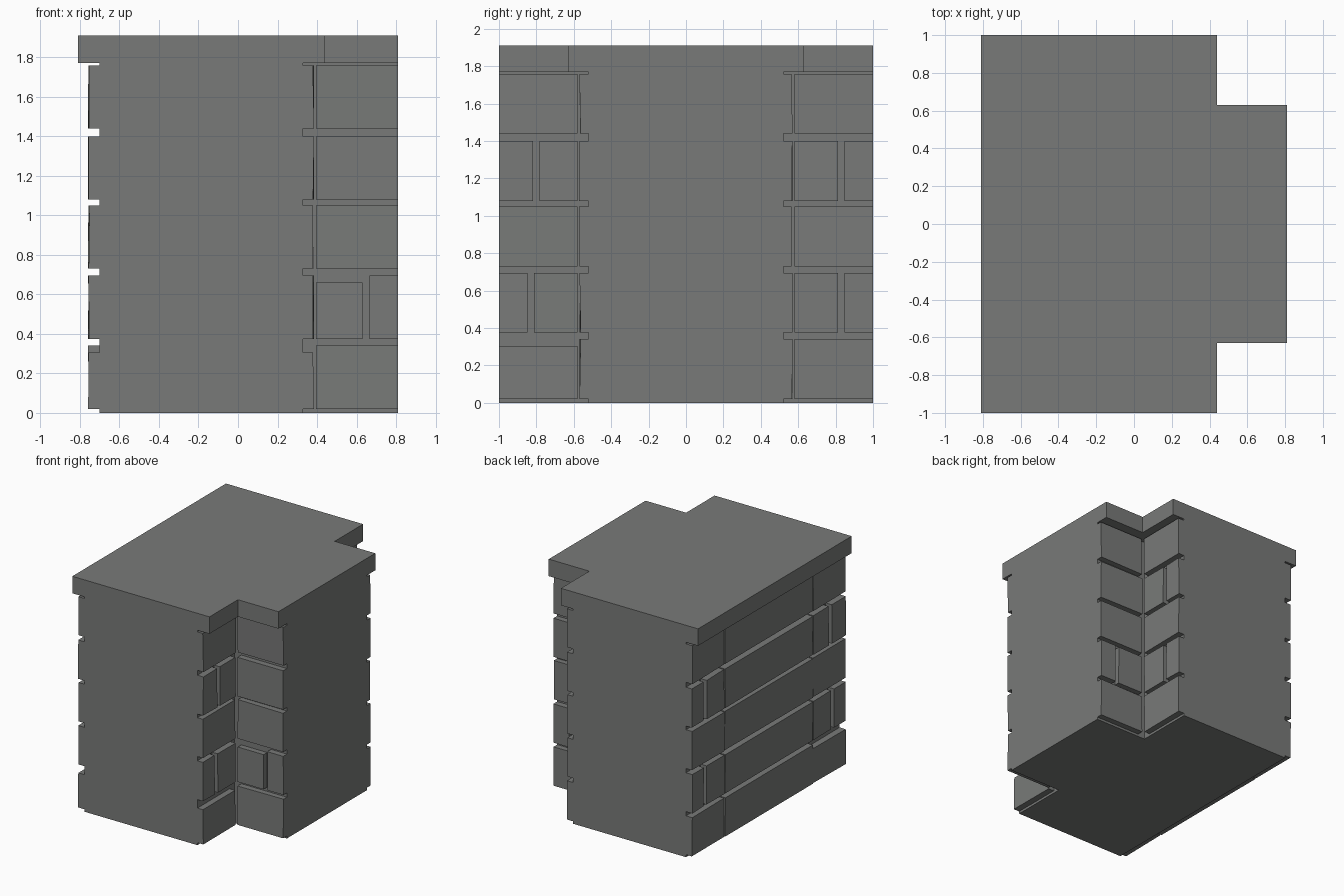
import bpy
import bmesh
import random

random.seed(4)

if "Cube" in bpy.data.objects:
    bpy.data.objects.remove(bpy.data.objects["Cube"], do_unlink=True)

# One stone colour
GREY = (0.19, 0.195, 0.19, 1.0)
stone = bpy.data.materials.new("stone grey")
stone.use_nodes = True
stone.diffuse_color = GREY
stone.node_tree.nodes["Principled BSDF"].inputs["Base Color"].default_value = GREY


def finish(name, bm):
    bmesh.ops.recalc_face_normals(bm, faces=bm.faces)
    mesh = bpy.data.meshes.new(name)
    bm.to_mesh(mesh)
    bm.free()
    mesh.materials.append(stone)
    obj = bpy.data.objects.new(name, mesh)
    bpy.context.collection.objects.link(obj)
    return obj


def t_prism(name, back, step, nose, half, half_nose, z0, z1):
    """Upright prism with a T-shaped plan."""
    bm = bmesh.new()
    side = [(back, -half), (step, -half), (step, -half_nose), (nose, -half_nose)]
    plan = side + [(x, -y) for x, y in reversed(side)]
    base = bm.faces.new([bm.verts.new((x, y, z0)) for x, y in plan])
    top = bmesh.ops.extrude_face_region(bm, geom=[base])["geom"]
    bmesh.ops.translate(bm, vec=(0, 0, z1 - z0),
                        verts=[g for g in top if isinstance(g, bmesh.types.BMVert)])
    return finish(name, bm)


def add_brick(bm, lo, hi, axis, sign):
    """Box whose exposed face is slightly uneven along the given axis."""
    verts = bmesh.ops.create_cube(bm, size=1)["verts"]
    for v in verts:
        outer = v.co[axis] * sign > 0
        v.co = [hi[i] if v.co[i] > 0 else lo[i] for i in range(3)]
        if outer:
            v.co[axis] += random.uniform(-0.004, 0.004)


# Mortar core and flat capping slab
t_prism("mortar_core", -0.70, 0.33, 0.81, 1.0, 0.52, 0.0, 1.78)
t_prism("top_slab", -0.81, 0.44, 0.81, 1.0, 0.63, 1.77, 1.91)

ROWS = [(0.02, 0.34), (0.375, 0.695), (0.73, 1.05), (1.08, 1.40), (1.44, 1.757)]
SPLITS = {1: 0.83, 3: 0.80}      # courses whose end brick is cut in two
JOINT = 0.018                    # half the width of a cut joint

outer_wall = bmesh.new()
shoulders = bmesh.new()
recesses = bmesh.new()

for row, (z0, z1) in enumerate(ROWS):
    # Long middle brick of the outer wall
    add_brick(outer_wall, (-0.755, -0.57, z0), (-0.69, 0.57, z1), 0, -1)

    for side in (-1, 1):
        # End bricks of the outer wall and of the matching shoulder
        top = 0.305 if (row == 0 and side < 0) else z1
        spans = [(0.58, 1.0)]
        if row in SPLITS:
            cut = SPLITS[row]
            if side > 0:
                cut = 0.83
            spans = [(0.58, cut - JOINT), (cut + JOINT, 1.0)]
        for a, b in spans:
            y0, y1 = sorted((a * side, b * side))
            add_brick(outer_wall, (-0.755, y0, z0), (-0.69, y1, top), 0, -1)
            add_brick(shoulders, (0.32, y0, z0), (0.382, y1, top), 0, 1)

        # Bricks of the recessed corner wall
        spans = [(0.394, 0.81)]
        if row == 1:
            spans = [(0.394, 0.63), (0.665, 0.81)]
        for a, b in spans:
            low = row == 1 and side < 0 and a < 0.5
            y0, y1 = sorted((0.51 * side, 0.567 * side))
            add_brick(recesses, (a, y0, z0), (b, y1, 0.66 if low else z1), 1, side)

finish("outer_wall_bricks", outer_wall)
finish("shoulder_bricks", shoulders)
finish("recess_bricks", recesses)
